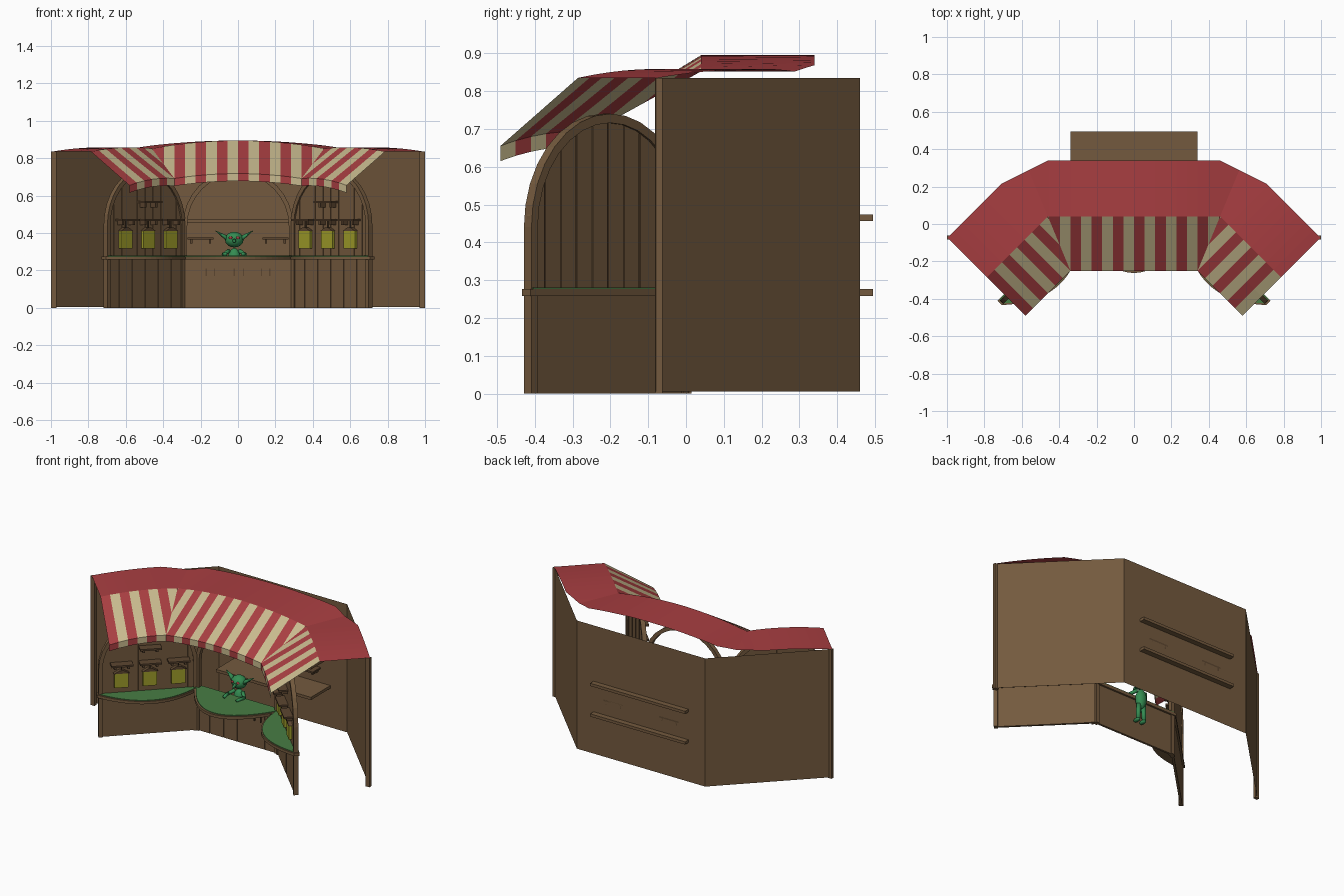
import bpy, bmesh, math
from mathutils import Vector, Matrix

if "Cube" in bpy.data.objects:
    bpy.data.objects.remove(bpy.data.objects["Cube"])

def material(name, rgb):
    m = bpy.data.materials.new(name)
    m.diffuse_color = [(c / 255 / 12.92 if c < 11 else ((c / 255 + .055) / 1.055) ** 2.4) for c in rgb] + [1]
    m.use_nodes = True
    m.node_tree.nodes["Principled BSDF"].inputs["Base Color"].default_value = m.diffuse_color
    return m

WOOD = material("brown wood", (116, 90, 62))
DARK = material("dark wood", (92, 70, 48))
RED = material("awning red", (168, 62, 65))
CREAM = material("awning cream", (200, 186, 142))
GREEN = material("counter green", (72, 125, 68))
SKIN = material("creature green", (52, 140, 82))
YELLOW = material("lamp yellow", (160, 158, 42))

def finish(name, bm, *mats, normals=True):
    if normals:
        bmesh.ops.recalc_face_normals(bm, faces=bm.faces)
    me = bpy.data.meshes.new(name)
    bm.to_mesh(me)
    bm.free()
    ob = bpy.data.objects.new(name, me)
    for m in mats:
        me.materials.append(m)
    bpy.context.collection.objects.link(ob)
    return ob

class Frame:
    """Bay coordinates: u along the bay, v out to the front, z up."""
    def __init__(self, origin, u, n):
        self.o, self.u, self.n = Vector(origin), Vector(u), Vector(n)
    def __call__(self, u, v, z):
        p = self.o + self.u * u + self.n * v
        return Vector((p.x, p.y, z))

R = math.sqrt(.5)
CENTRE = Frame((0, 0), (1, 0), (0, -1))
RIGHT = Frame((.5, -.21), (R, -R), (-R, -R))
LEFT = Frame((-.5, -.21), (-R, -R), (R, -R))
BAYS = (("centre", CENTRE), ("right", RIGHT), ("left", LEFT))
HALF = .295

def prisms(name, mat, loops):
    """Each loop is (points, extrusion vector)."""
    bm = bmesh.new()
    for pts, vec in loops:
        a = [bm.verts.new(p) for p in pts]
        b = [bm.verts.new(p + vec) for p in pts]
        bm.faces.new(a)
        bm.faces.new(b)
        for i in range(len(a)):
            j = (i + 1) % len(a)
            bm.faces.new((a[i], a[j], b[j], b[i]))
    return finish(name, bm, mat)

def upright(f, pts, v0, v1):
    return [f(u, v0, z) for u, z in pts], f(0, v1, 0) - f(0, v0, 0)

def box(f, u0, u1, v0, v1, z0, z1):
    return upright(f, [(u0, z0), (u1, z0), (u1, z1), (u0, z1)], v0, v1)

def slab(f, pts, z0, z1):
    return [f(u, v, z0) for u, v in pts], Vector((0, 0, z1 - z0))

def arch_z(u):
    return .44 + .3 * math.sqrt(max(0, 1 - (u / HALF) ** 2))

# back walls (thin sheets) and end posts
bm = bmesh.new()
plan = [(-1, -.08), (-.46, .46), (.46, .46), (1, -.08)]
cols = [(bm.verts.new((x, y, .005)), bm.verts.new((x, y, .835))) for x, y in plan]
for a, b in zip(cols, cols[1:]):
    bm.faces.new((a[0], b[0], b[1], a[1]))
finish("back_wall", bm, WOOD)
world = Frame((0, 0), (1, 0), (0, 1))
prisms("end_posts", WOOD, [box(world, s * .985 - .014, s * .985 + .014, -.082, -.062, 0, .835) for s in (-1, 1)])

# long shelves through the back wall, small shelves with brackets
prisms("back_shelves", WOOD, [box(world, -.34, .34, .26, .495, z, z + .018) for z in (.258, .456)])
small = []
for s in (-1, 1):
    c = s * .2
    small.append(box(world, c - .07, c + .07, .38, .46, .365, .375))
    small += [box(world, c + d - .006, c + d + .006, .40, .46, .345, .365) for d in (-.05, .05)]
prisms("small_back_shelves", DARK, small)

for side, f in BAYS:
    # plank front under the counter
    n, w = 6, 2 * HALF / 6
    prisms(side + "_front_planks", WOOD,
           [box(f, -HALF + i * w + .002, -HALF + (i + 1) * w - .002, -.006, .006, 0, .26) for i in range(n)])
    prisms(side + "_front_backing", WOOD, [box(f, -HALF, HALF, -.008, .002, 0, .26)])
    # posts and arch
    us = [-HALF * math.cos(math.pi * i / 16) for i in range(17)]
    outer = [(u, arch_z(u)) for u in us]
    inner = [(u * .92, .44 + (z - .44) * .92) for u, z in outer]
    loops = [upright(f, [outer[i], outer[i + 1], inner[i + 1], inner[i]], -.014, .014) for i in range(16)]
    loops += [box(f, min(a, b), max(a, b), -.014, .014, 0, .44)
              for a, b in ((-HALF, -HALF * .92), (HALF * .92, HALF))]
    prisms(side + "_arch", WOOD, loops)
    # curved counter with green top
    bulge = .25 if side == "centre" else .14
    edge = [(HALF * 1.03 * t, .012 + bulge * (1 - t * t)) for t in [i / 10 - 1 for i in range(21)]]
    edge = [(-HALF * 1.03, -.02)] + edge + [(HALF * 1.03, -.02)]
    prisms(side + "_counter", WOOD, [slab(f, edge, .258, .276)])
    prisms(side + "_counter_top", GREEN, [slab(f, [(u * .96, v * .95) for u, v in edge], .276, .28)])
    if side == "centre":
        # cupboard handles
        prisms("cupboard_handles", DARK, [box(f, u - .003, u + .003, .006, .014, .17, .21)
                                          for u in (-.17, -.125, -.02, .03, .125, .17)])
        continue
    # vertical boards filling the side arches
    n, w = 10, 2 * HALF / 10
    loops = []
    for i in range(n):
        a, b = -HALF + i * w + .002, -HALF + (i + 1) * w - .002
        loops.append(upright(f, [(a, .26), (b, .26), (b, arch_z(b) - .005), (a, arch_z(a) - .005)], -.006, .004))
    prisms(side + "_arch_boards", WOOD, loops)
    mids = [-HALF + .998 * HALF * 2 * i / 40 for i in range(1, 40)]
    prisms(side + "_arch_backing", WOOD,
           [upright(f, [(-HALF, .26)] + [(u, arch_z(u) - .008) for u in mids] + [(HALF, .26)], -.003, .001)])
    # wall shelves with brackets and hanging lamps
    shelves, lamps, caps = [], [], []
    for u, z in ((-.18, .465), (-.01, .465), (.16, .465), (-.01, .56)):
        shelves.append(box(f, u - .065, u + .065, .004, .06, z, z + .011))
        shelves += [box(f, u + d - .007, u + d + .007, .004, .04, z - .022, z) for d in (-.04, .04)]
        if z < .5:
            lamps.append(box(f, u - .042, u + .042, .008, .026, .318, .41))
            caps.append(upright(f, [(u - .047, .41), (u + .047, .41), (u + .012, .43), (u - .012, .43)], .005, .03))
            caps.append(box(f, u - .003, u + .003, .014, .02, .43, .465))
    prisms(side + "_wall_shelves", DARK, shelves)
    prisms(side + "_lamps", YELLOW, lamps)
    prisms(side + "_lamp_caps", DARK, caps)

# awning: flat striped sheets, mitred, then lifted to a profile
STEP, SLOPE, BACK, MITRE = .34 / 6, .29, .59, math.tan(math.pi / 8)

def cut(bm, point, normal):
    bmesh.ops.bisect_plane(bm, geom=bm.verts[:] + bm.edges[:] + bm.faces[:],
                           plane_co=(*point, 0), plane_no=(*normal, 0), clear_outer=True)

def awning(name, side):
    centre = side == 0
    span = range(-6, 19) if centre else range(-5, 7)
    start = -.34 if centre else 0
    bm = bmesh.new()
    # local x runs along the bay, local y runs back from the front edge
    grid = [[bm.verts.new((start + i * STEP, d, 0)) for d in (0, SLOPE / 2, SLOPE, BACK)] for i in span]
    for a, b in zip(grid, grid[1:]):
        for k in range(3):
            bm.faces.new((a[k], b[k], b[k + 1], a[k + 1]))
    if centre:
        for s in (-1, 1):
            cut(bm, (s * .34, 0), (s, -MITRE))
            cut(bm, (s * .46, BACK), (s * .447, .894))
    else:
        cut(bm, (0, 0), (-1, -MITRE))
        # chamfer in local axes of the turned bay
        px, py = .46 - .34, .34 + .25
        nx, ny = .447, .894
        cut(bm, ((px - py) * R, (px + py) * R), ((nx - ny) * R, (nx + ny) * R))
    for v in bm.verts:
        u, d = v.co.x, v.co.y
        k = min(d / SLOPE, 1)
        z = .692 + .16 * k
        full = .34 + MITRE * d
        if centre:
            z += (.026 + .017 * k) * (1 - (u / full) ** 2)
        else:
            t = (u + MITRE * d) / full
            z += -(.037 - .02 * k) * t + .055 * t * (1 - t)
        v.co.z = z
    # hanging valance
    front = [e for e in bm.edges if all(v.co.y < 1e-4 for v in e.verts)]
    new = bmesh.ops.extrude_edge_only(bm, edges=front)["geom"]
    for v in new:
        if isinstance(v, bmesh.types.BMVert):
            v.co.z -= .04
    for fc in bm.faces:
        c = fc.calc_center_median()
        i = math.floor((c.x - start) / STEP)
        fc.material_index = int(c.y < SLOPE and (i % 2 == 1) != (side < 0))
    # place in the world
    for v in bm.verts:
        u, d, z = v.co
        if centre:
            v.co = (u, d - .25, z)
        else:
            v.co = (side * (.34 + R * (u + d)), -.25 + R * (d - u), z)
    finish(name, bm, RED, CREAM)

awning("centre_awning", 0)
awning("right_awning", 1)
awning("left_awning", -1)

# small creature standing behind the centre counter
def ball(bm, c, size):
    m = Matrix.Translation(c) @ Matrix.Diagonal((*size, 1))
    bmesh.ops.create_uvsphere(bm, u_segments=12, v_segments=8, radius=1, matrix=m)

def limb(bm, a, b, r0, r1, flat=1):
    a, b = Vector(a), Vector(b)
    m = Matrix.Translation((a + b) / 2) @ (b - a).to_track_quat('Z', 'Y').to_matrix().to_4x4()
    m = m @ Matrix.Diagonal((1, flat, 1, 1))
    bmesh.ops.create_cone(bm, cap_ends=True, segments=8, radius1=r0, radius2=r1, depth=(b - a).length, matrix=m)

bm = bmesh.new()
X, Y = -.02, .04
ball(bm, (X, Y, .365), (.05, .045, .042))
ball(bm, (X, Y, .255), (.036, .03, .065))
limb(bm, (X, Y - .04, .36), (X, Y - .07, .35), .011, .004)
for s in (-1, 1):
    limb(bm, (X + s * .035, Y, .37), (X + s * .1, Y + .01, .412), .024, .002, .6)
    limb(bm, (X + s * .028, Y, .305), (X + s * .058, Y - .03, .285), .012, .01)
    limb(bm, (X + s * .058, Y - .03, .287), (X + s * .045, Y - .09, .288), .01, .009)
    limb(bm, (X + s * .018, Y, .215), (X + s * .022, Y, .12), .016, .012)
    ball(bm, (X + s * .022, Y - .012, .115), (.015, .026, .011))
body = finish("creature", bm, SKIN)
body.data.shade_smooth()
bm = bmesh.new()
for s in (-1, 1):
    ball(bm, (X + s * .02, Y - .04, .375), (.01, .006, .008))
finish("creature_eyes", bm, RED)
